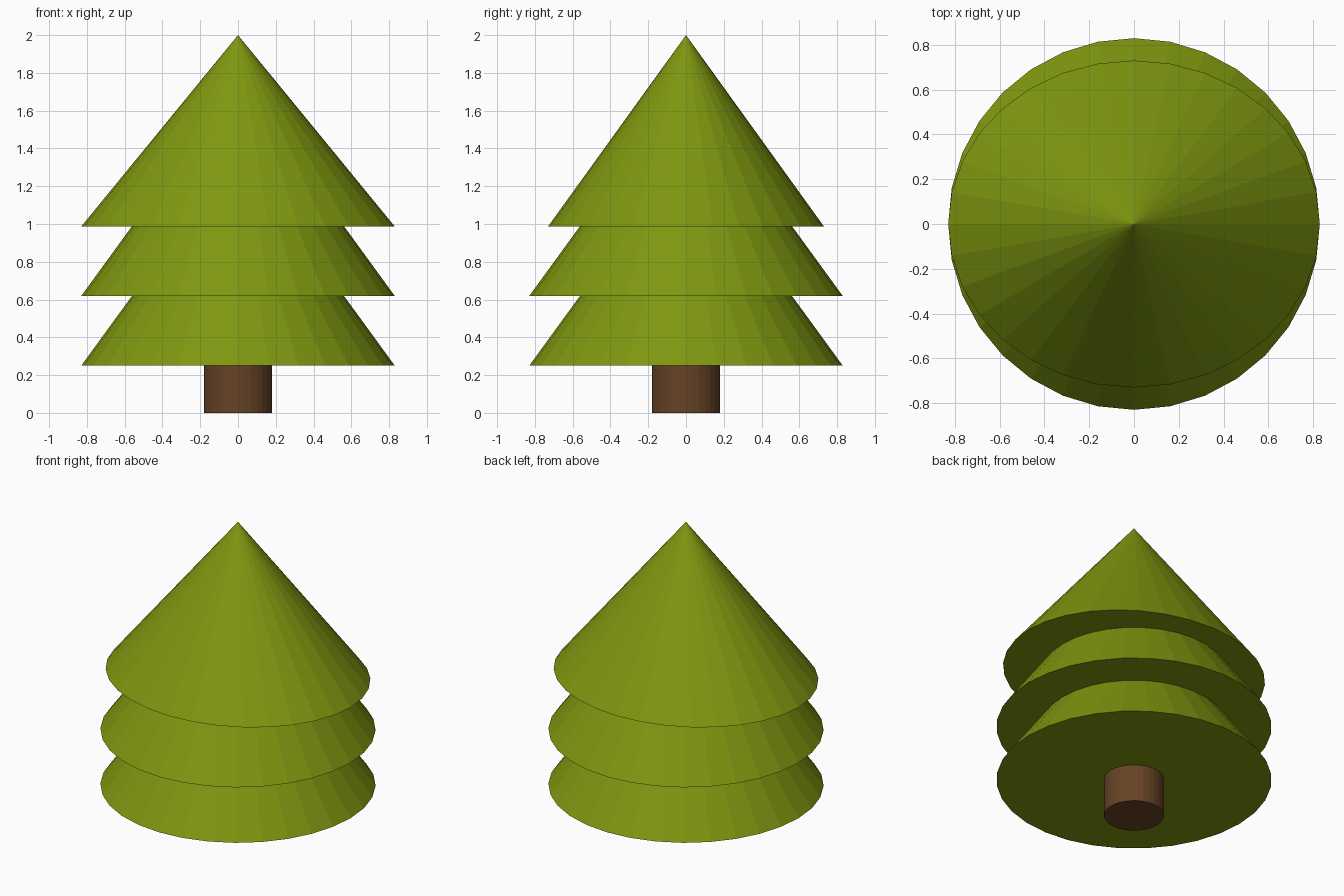
import bpy

if "Cube" in bpy.data.objects:
    bpy.data.objects.remove(bpy.data.objects["Cube"])


def material(name, colour):
    mat = bpy.data.materials.new(name)
    mat.diffuse_color = (*colour, 1.0)
    mat.use_nodes = True
    mat.node_tree.nodes["Principled BSDF"].inputs["Base Color"].default_value = mat.diffuse_color
    return mat


green = material("leaf green", (0.21, 0.31, 0.005))
brown = material("bark brown", (0.135, 0.056, 0.019))

SIDES = 32


def cone(name, base_z, top_z, r_base, r_top, mat, y_scale=1.0):
    """Flat-shaded cone or cylinder standing between two heights."""
    bpy.ops.mesh.primitive_cone_add(
        vertices=SIDES, radius1=r_base, radius2=r_top,
        depth=top_z - base_z, location=(0, 0, (base_z + top_z) / 2))
    ob = bpy.context.object
    ob.name = name
    ob.scale.y = y_scale
    ob.data.materials.append(mat)
    return ob


# Trunk, reaching up into the lowest tier
cone("trunk", 0.0, 0.45, 0.181, 0.181, brown)

# Two round tiers of branches, each tip hidden in the tier above
for name, base in (("lower_branches", 0.25), ("middle_branches", 0.619)):
    cone(name, base, base + 1.14, 0.83, 0.0, green)

# Top tier, slightly squashed front to back
cone("top_branches", 0.987, 2.0, 0.83, 0.0, green, y_scale=0.88)
